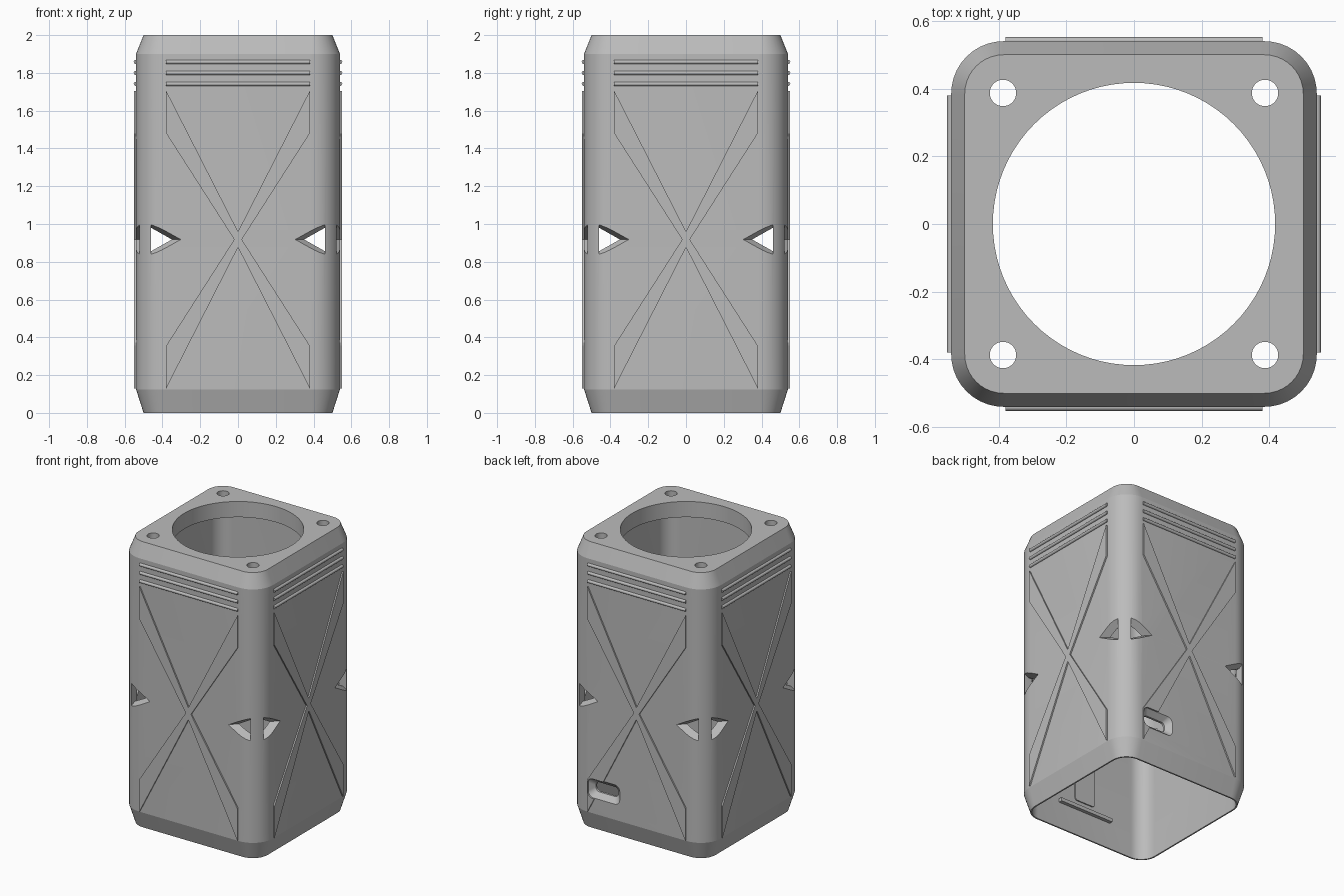
import bpy, bmesh
from math import sin, cos, pi, radians
from mathutils import Matrix, Vector

if "Cube" in bpy.data.objects:
    bpy.data.objects.remove(bpy.data.objects["Cube"], do_unlink=True)

grey = bpy.data.materials.new("warm_free_grey")
grey.name = "plain_grey"
grey.use_nodes = True
colour = (0.5, 0.5, 0.5, 1)
grey.diffuse_color = colour
grey.node_tree.nodes["Principled BSDF"].inputs["Base Color"].default_value = colour


def loft(name, rings, turn=0):
    """Closed solid through matching rings of points, turned about z."""
    bm = bmesh.new()
    loops = [[bm.verts.new(p) for p in ring] for ring in rings]
    n = len(loops[0])
    for a, b in zip(loops, loops[1:]):
        for i in range(n):
            j = (i + 1) % n
            bm.faces.new((a[i], a[j], b[j], b[i]))
    bm.faces.new(loops[0])
    bm.faces.new(loops[-1])
    bmesh.ops.recalc_face_normals(bm, faces=bm.faces)
    bm.transform(Matrix.Rotation(turn, 4, "Z"))
    mesh = bpy.data.meshes.new(name)
    bm.to_mesh(mesh)
    bm.free()
    mesh.materials.append(grey)
    obj = bpy.data.objects.new(name, mesh)
    bpy.context.collection.objects.link(obj)
    return obj


def rounded(hw, hh, r, steps=10):
    """Outline of a rounded rectangle as 2D points."""
    pts = []
    for k, (sx, sy) in enumerate(((1, 1), (-1, 1), (-1, -1), (1, -1))):
        for i in range(steps + 1):
            a = (k + i / steps) * pi / 2
            pts.append((sx * (hw - r) + r * cos(a), sy * (hh - r) + r * sin(a)))
    return pts


def circle(r, n):
    return [(r * cos(2 * pi * i / n), r * sin(2 * pi * i / n)) for i in range(n)]


def upright(name, sections):
    """Solid stacked along z from (z, outline) pairs."""
    return loft(name, [[(x, y, z) for x, y in pts] for z, pts in sections])


def plate(name, sections, turn=0):
    """Solid stacked along y from (y, outline in x and z) pairs."""
    return loft(name, [[(x, y, z) for x, z in pts] for y, pts in sections], turn)


def shifted(pts, dx, dz):
    return [(x + dx, z + dz) for x, z in pts]


def cut(obj, cutter):
    mod = obj.modifiers.new("cut", "BOOLEAN")
    mod.operation = "DIFFERENCE"
    mod.solver = "EXACT"
    mod.object = cutter
    bpy.context.view_layer.update()
    bpy.context.view_layer.objects.active = obj
    bpy.ops.object.modifier_apply(modifier=mod.name)


# Outer shell with tapered foot and shoulder
wide, narrow = rounded(0.54, 0.54, 0.155), rounded(0.5, 0.5, 0.115)
body = upright("body_shell", [(0, narrow), (0.125, wide), (1.9, wide), (2, narrow)])

# Cavity, top opening and screw holes
inside = rounded(0.49, 0.49, 0.105)
cutters = [upright("cavity_cutter", [(-0.1, inside), (1.89, inside)]),
           upright("opening_cutter", [(z, circle(0.417, 80)) for z in (1.8, 2.1)])]
for sx in (-1, 1):
    for sy in (-1, 1):
        hole = [(x + sx * 0.387, y + sy * 0.387) for x, y in circle(0.039, 36)]
        cutters.append(upright("screw_hole_cutter", [(z, hole) for z in (1.8, 2.1)]))

# Triangular windows, narrowing inward, two on every side
for k in range(4):
    for s in (-1, 1):
        outer = [(s * 0.46, 1.005), (s * 0.46, 0.83), (s * 0.303, 0.918)]
        inner = [(s * 0.46, 0.98), (s * 0.46, 0.856), (s * 0.35, 0.918)]
        cutters.append(plate("window_cutter",
                             [(-0.6, outer), (-0.54, outer), (-0.49, inner), (-0.36, inner)],
                             k * pi / 2))

# Socket opening low on the back, with a flared rim
flare = shifted(rounded(0.122, 0.068, 0.04), 0.257, 0.302)
slot = shifted(rounded(0.088, 0.034, 0.03), 0.257, 0.302)
port = plate("socket_cutter", [(0.6, flare), (0.54, flare), (0.505, slot), (0.42, slot)])
cutters.append(port)

for c in cutters:
    cut(body, c)
parts = [body]

# Raised cross and three ribs on every side
right_half = [(0, 0.96), (0.38, 1.705), (0.38, 1.48), (0.02, 0.918),
              (0.38, 0.356), (0.38, 0.13), (0, 0.876)]
cross = right_half + [(-x, z) for x, z in reversed(right_half[1:-1])]
for k, side in enumerate(("front", "right", "back", "left")):
    panel = plate(side + "_cross", [(-0.55, cross), (-0.53, cross)], k * pi / 2)
    if side == "back":
        cut(panel, port)
    parts.append(panel)
    for z in (1.742, 1.8, 1.858):
        rings = [[(x, y - 0.541, h + z) for y, h in circle(0.011, 36)] for x in (-0.38, 0.38)]
        parts.append(loft(side + "_rib", rings, k * pi / 2))

# Inner ledge and backing plate on the front wall
ledge = [(-0.21, 0.185), (0.21, 0.185), (0.21, 0.21), (-0.21, 0.21)]
parts.append(plate("inner_ledge", [(-0.495, ledge), (-0.465, ledge)]))
backing = shifted(rounded(0.08, 0.2, 0.02), 0, 0.45)
parts.append(plate("inner_backing", [(-0.495, backing), (-0.482, backing)]))

for c in cutters:
    bpy.data.objects.remove(c, do_unlink=True)

# Smooth round corners, crisp edges
for obj in parts:
    bpy.ops.object.select_all(action="DESELECT")
    obj.select_set(True)
    bpy.context.view_layer.objects.active = obj
    bpy.ops.object.shade_smooth_by_angle(angle=radians(12))
